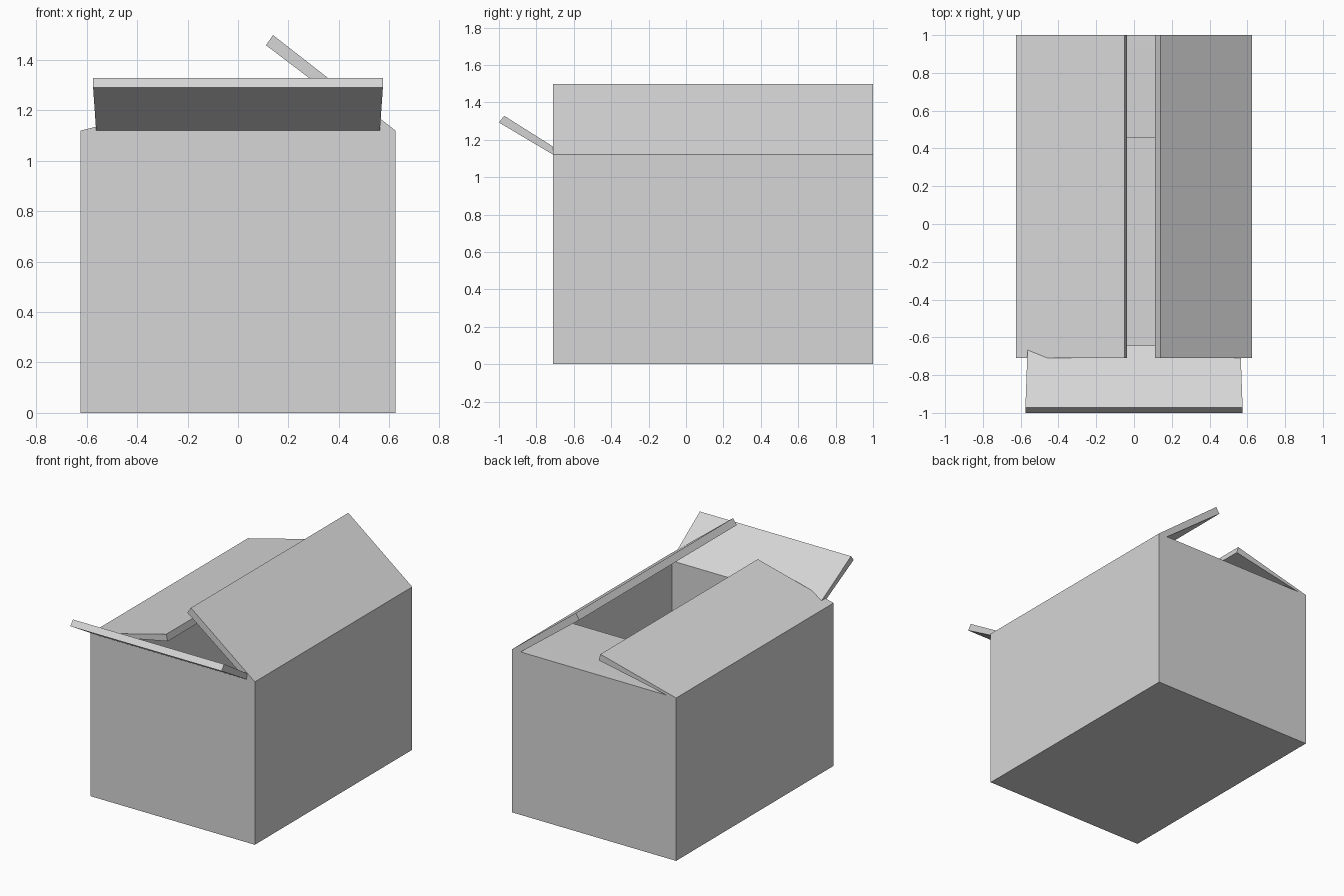
import bpy
import bmesh

cube = bpy.data.objects.get("Cube")
if cube:
    bpy.data.objects.remove(cube, do_unlink=True)

GREY = (0.67, 0.67, 0.67, 1.0)
mat = bpy.data.materials.new("card_grey")
mat.use_nodes = True
mat.diffuse_color = GREY
mat.node_tree.nodes["Principled BSDF"].inputs["Base Color"].default_value = GREY

# Overall sizes
HALF_X, FRONT, BACK, TOP, WALL = 0.625, -0.71, 1.0, 1.12, 0.068
INNER = HALF_X - WALL


def finish(name, bm):
    bmesh.ops.recalc_face_normals(bm, faces=bm.faces)
    mesh = bpy.data.meshes.new(name)
    bm.to_mesh(mesh)
    bm.free()
    mesh.materials.append(mat)
    obj = bpy.data.objects.new(name, mesh)
    bpy.context.scene.collection.objects.link(obj)
    return obj


def flap(name, profile, place, base_ends, tip_ends):
    """Sweep a profile (outer base, inner base, inner tip, outer tip) along the hinge."""
    bm = bmesh.new()
    ends = [base_ends, base_ends, tip_ends, tip_ends]
    a, b = ([bm.verts.new(place(p, z, e[i])) for (p, z), e in zip(profile, ends)]
            for i in (0, 1))
    bm.faces.new(a)
    bm.faces.new(b)
    for i in range(4):
        j = (i + 1) % 4
        bm.faces.new((a[i], a[j], b[j], b[i]))
    return finish(name, bm)


def across_x(p, z, along):
    return (p, along, z)


def across_y(p, z, along):
    return (along, p, z)


# Open box: solid block, top inset to leave the rim, then sunk to the floor
bm = bmesh.new()
bmesh.ops.create_cube(bm, size=1)
for v in bm.verts:
    v.co.x *= 2 * HALF_X
    v.co.y = BACK if v.co.y > 0 else FRONT
    v.co.z = TOP if v.co.z > 0 else 0
bm.normal_update()
lid = max(bm.faces, key=lambda f: f.calc_center_median().z)
bmesh.ops.inset_region(bm, faces=[lid], thickness=WALL, use_even_offset=True)
sunk = bmesh.ops.extrude_face_region(bm, geom=[lid])
for v in (g for g in sunk["geom"] if isinstance(g, bmesh.types.BMVert)):
    v.co.z = WALL
if lid.is_valid:
    bmesh.ops.delete(bm, geom=[lid], context="FACES_ONLY")
finish("box_body", bm)

# Side flaps run the full depth of the box
depth = (FRONT, BACK)
flap("left_flap", [(HALF_X, TOP), (INNER, TOP), (0.111, 1.459), (0.139, 1.499)],
     across_x, depth, depth)
flap("right_flap", [(-HALF_X, TOP), (-INNER, TOP), (-0.037, 1.222), (-0.049, 1.267)],
     across_x, depth, depth)

# End flaps sit between the side walls and widen slightly at the tip
base, tip = (-0.563, 0.563), (-0.575, 0.575)
flap("front_flap", [(FRONT, TOP), (FRONT + WALL, TOP), (-0.972, 1.328), (-1.0, 1.292)],
     across_y, base, tip)
flap("back_flap", [(BACK, TOP), (BACK - WALL, TOP - 0.015), (0.458, 1.068), (0.456, 1.113)],
     across_y, base, tip)
